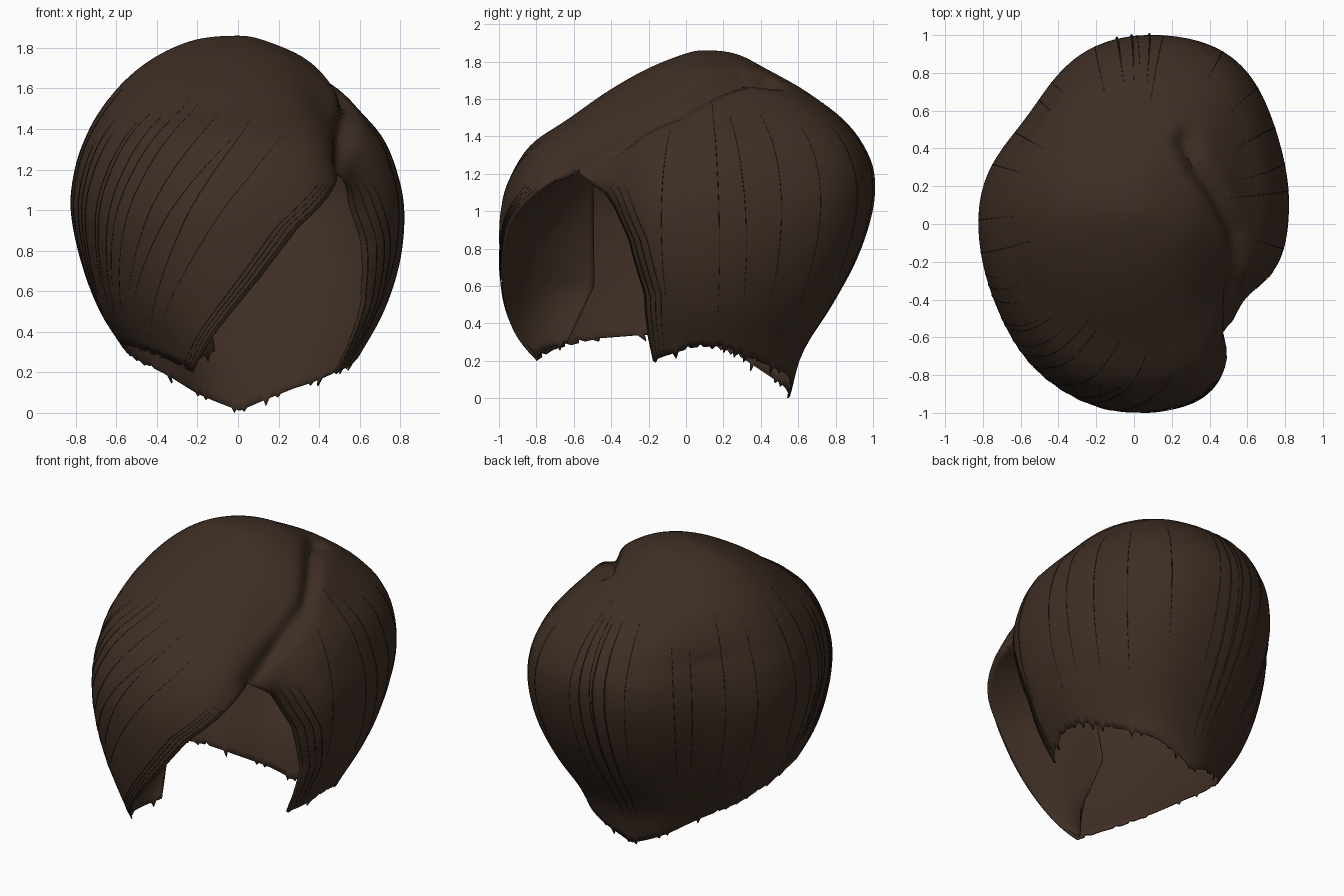
import bpy, bmesh, math, random
from mathutils import Vector

random.seed(4)
cube = bpy.data.objects.get("Cube")
if cube:
    bpy.data.objects.remove(cube, do_unlink=True)


def material(name, color):
    mat = bpy.data.materials.new(name)
    mat.use_nodes = True
    mat.diffuse_color = color
    bsdf = mat.node_tree.nodes["Principled BSDF"]
    bsdf.inputs["Base Color"].default_value = color
    bsdf.inputs["Roughness"].default_value = 0.8
    return mat


BROWN = material("dark_brown_hair", (0.050, 0.028, 0.018, 1))
SHADE = material("deep_brown_strand", (0.014, 0.009, 0.006, 1))

# Silhouette extents around the crown axis, from the apex down
HEIGHT = [1.86, 1.84, 1.76, 1.64, 1.5, 1.36, 1.2, 1.0, .75, .5, .25, 0]
LEFT = [0, .12, .31, .46, .59, .71, .78, .82, .80, .72, .58, .44]
RIGHT = [0, .21, .40, .56, .68, .76, .815, .835, .785, .69, .53, .4]
FRONT = [0, .11, .31, .52, .72, .92, 1.03, 1.09, 1.095, 1.07, 1.02, .9]
BACK = [0, .17, .33, .54, .72, .83, .89, .88, .8, .67, .52, .45]
# Face opening edges (height, angle) and lower hem (angle, height)
SIDE_EDGE = [(.2, -30), (.55, -28), (.85, -34), (1.1, -45), (1.22, -55)]
BANG_EDGE = [(.2, 256), (.4, 264), (.65, 275), (.92, 286), (1.22, 305)]
HEM = [(-28, .2), (-5, .27), (10, .28), (31, .2), (60, .12), (90, .01),
       (120, .1), (150, .2), (180, .31), (205, .34), (225, .32), (245, .26), (256, .2)]
# Angular fullness of the outline: (angle, width, amount, height where it fades in)
BULGES = [(55, 23, .085, 1.9), (140, 29, -.14, 1.75), (-43, 16, -.12, 1.75),
          (-64, 13, .05, 1.6), (235, 14, .02, 1.2)]
# Parting from the whorl to the top of the opening
PARTING = [(.27, .44, 1.68), (.31, .3, 1.66), (.42, .12, 1.58), (.51, -.05, 1.5),
           (.51, -.3, 1.38), (.48, -.57, 1.2)]
# Inner border of the folded bang (height, position)
FOLD_X = [(.2, -.1), (.6, -.17), (1.2, -.06)]
FOLD_Y = [(.2, -.68), (.6, -.49), (1.2, -.5)]
AXIS_Y = .1
CORE = Vector((0, AXIS_Y, .9))
PART_DIRS = [(Vector(p) - CORE).normalized() for p in PARTING]


def lerp(a, b, t):
    return a + (b - a) * t


def sample(points, x):
    if x <= points[0][0]:
        return points[0][1]
    for (x0, y0), (x1, y1) in zip(points, points[1:]):
        if x <= x1:
            return lerp(y0, y1, (x - x0) / (x1 - x0))
    return points[-1][1]


def spline(values, q, sign):
    last = len(values) - 1
    i = min(int(q), last - 1)
    t = q - i
    p1, p2 = values[i], values[i + 1]
    p0 = values[i - 1] if i else sign * values[1]
    p3 = values[i + 2] if i + 2 <= last else 2 * p2 - p1
    m1, m2 = (p2 - p0) / 2, (p3 - p1) / 2
    return (p1 * (1 + 2 * t) + m1 * t) * (1 - t) ** 2 + (p2 * (3 - 2 * t) - m2 * (1 - t)) * t * t


def parting_distance(d):
    best = 9
    for a, b in zip(PART_DIRS, PART_DIRS[1:]):
        ab = b - a
        t = max(0, min(1, (d - a).dot(ab) / ab.length_squared))
        best = min(best, (d - a - ab * t).length)
    return best


LEVELS = [(-z, i) for i, z in enumerate(HEIGHT)]


def surface(deg, q, lift=0):
    """Point on the hair at an angle round the crown and a level below the apex."""
    z = spline(HEIGHT, q, 1)
    c, k = math.cos(math.radians(deg)), math.sin(math.radians(deg))
    a = max(spline(LEFT if c > 0 else RIGHT, q, -1), 1e-5)
    b = max(spline(BACK if k > 0 else FRONT, q, -1), 1e-5)
    r = 1 / math.hypot(c / a, k / b)
    for angle, width, amount, top in BULGES:
        fade = max(0, min(1, (top - z) / .4))
        off = (deg - angle + 180) % 360 - 180
        r *= 1 + amount * fade * math.exp(-(off / width) ** 2)
    # Curl the locks inward beside the opening
    if z < 1.22:
        curl = min(1, (1.22 - z) / .2) * min(1, max(.3, (z - .2) / .4))
        r *= 1 - .09 * curl * math.exp(-abs(deg - sample(SIDE_EDGE, z)) / 7)
    p = Vector((c * r, AXIS_Y + k * r, z))
    d = p - CORE
    # Press the parting groove into the surface
    groove = .062 * math.exp(-(parting_distance(d.normalized()) / .06) ** 2)
    return CORE + d * (1 - groove + lift)


def hair_point(u, s, ragged=0, lift=0):
    """u runs from the side edge round the back to the bang edge, s from apex to hem."""
    hem = sample(HEM, lerp(-28, 256, u)) + ragged
    q = s * sample(LEVELS, -hem)
    z = spline(HEIGHT, q, 1)
    return surface(lerp(sample(SIDE_EDGE, z), sample(BANG_EDGE, z), u), q, lift)


def fold_point(u, s, ragged):
    """Face of the bang turned inward, from its visible edge to its hidden border."""
    edge = hair_point(.999, lerp(.57, 1, s))
    z = edge.z + .1 * s ** 4
    inner = Vector((sample(FOLD_X, z), sample(FOLD_Y, z), z))
    p = edge.lerp(inner, u)
    bow = .05 * math.sin(math.pi * u)
    return p + Vector((-bow, -bow, ragged))


def place(name, data, mat):
    obj = bpy.data.objects.new(name, data)
    bpy.context.collection.objects.link(obj)
    data.materials.append(mat)
    bpy.ops.object.select_all(action='DESELECT')
    obj.select_set(True)
    bpy.context.view_layer.objects.active = obj
    return obj


def sheet(name, point, cols, rows):
    """Sheet of hair down to a ragged hem, with a little thickness."""
    teeth = [random.choice((-.035, -.015, 0, .015)) if i % 4 == 1 else 0
             for i in range(cols + 1)]
    teeth[0] = teeth[-1] = 0
    bm = bmesh.new()
    grid = []
    for j in range(rows + 1):
        s = j / rows
        grid.append([bm.verts.new(point(i / cols, s, teeth[i] * s ** 12))
                     for i in range(cols + 1)])
    for upper, lower in zip(grid, grid[1:]):
        for i in range(cols):
            bm.faces.new((upper[i], lower[i], lower[i + 1], upper[i + 1]))
    bmesh.ops.remove_doubles(bm, verts=bm.verts, dist=.0006)
    bmesh.ops.recalc_face_normals(bm, faces=bm.faces)
    if sum(f.normal.dot(f.calc_center_median() - CORE) for f in bm.faces) < 0:
        bmesh.ops.reverse_faces(bm, faces=bm.faces)
    mesh = bpy.data.meshes.new(name)
    bm.to_mesh(mesh)
    bm.free()
    obj = place(name, mesh, BROWN)
    bpy.ops.object.shade_smooth_by_angle(angle=math.radians(50))
    solid = obj.modifiers.new("thickness", 'SOLIDIFY')
    solid.thickness = .008
    solid.offset = -1


# Main shell and the inward fold of the bangs
sheet("hair_shell", hair_point, 180, 64)
sheet("bang_fold", fold_point, 24, 24)


def strands(name, paths, mat, radius, follow):
    """Fine tapered tubes on the hair; a path is (start, end, top, bottom, lift)."""
    curve = bpy.data.curves.new(name, 'CURVE')
    curve.dimensions = '3D'
    curve.bevel_depth = radius
    curve.bevel_resolution = 0
    count = 28
    for a0, a1, b0, b1, lift in paths:
        line = curve.splines.new('POLY')
        line.points.add(count - 1)
        for i, pt in enumerate(line.points):
            t = i / (count - 1)
            p = follow(lerp(a0, a1, t), lerp(b0, b1, t),
                       lift=.001 + lift * math.sin(math.pi * t))
            pt.co = (*p, 1)
            pt.radius = .3 + math.sin(math.pi * t)
    place(name, curve, mat)


# Long strand lines round the sides and back
lines = []
for i in range(15):
    deg = lerp(-12, 195, i / 14) + random.uniform(-5, 5)
    lines.append((deg, deg + random.uniform(-4, 4),
                  random.uniform(3, 4.5), random.uniform(8.2, 9.6), 0))
# Swept strands across the bangs
for i in range(12):
    deg = lerp(200, 247, i / 11) + random.uniform(-2, 2)
    top = random.uniform(3.2, 5.2)
    lines.append((deg + lerp(8, 36, i / 11), deg, top, random.uniform(8.3, 9.5), 0))
strands("strand_lines", lines, SHADE, .0014, surface)

# Denser strands gathered along both edges of the opening
edges = []
for i in range(4):
    edges.append((.006 + .012 * i, .004 + .008 * i, .63, .99, .003))
    edges.append((.995 - .005 * i, .997 - .004 * i, .63, .99, .003))
strands("opening_edge_strands", edges, SHADE, .0018, hair_point)

# Loose locks standing slightly off the back
loose = [(deg, deg + 2, 3.6, 10.2, random.uniform(.006, .012)) for deg in (84, 90, 95)]
strands("loose_strands", loose, BROWN, .004, surface)
